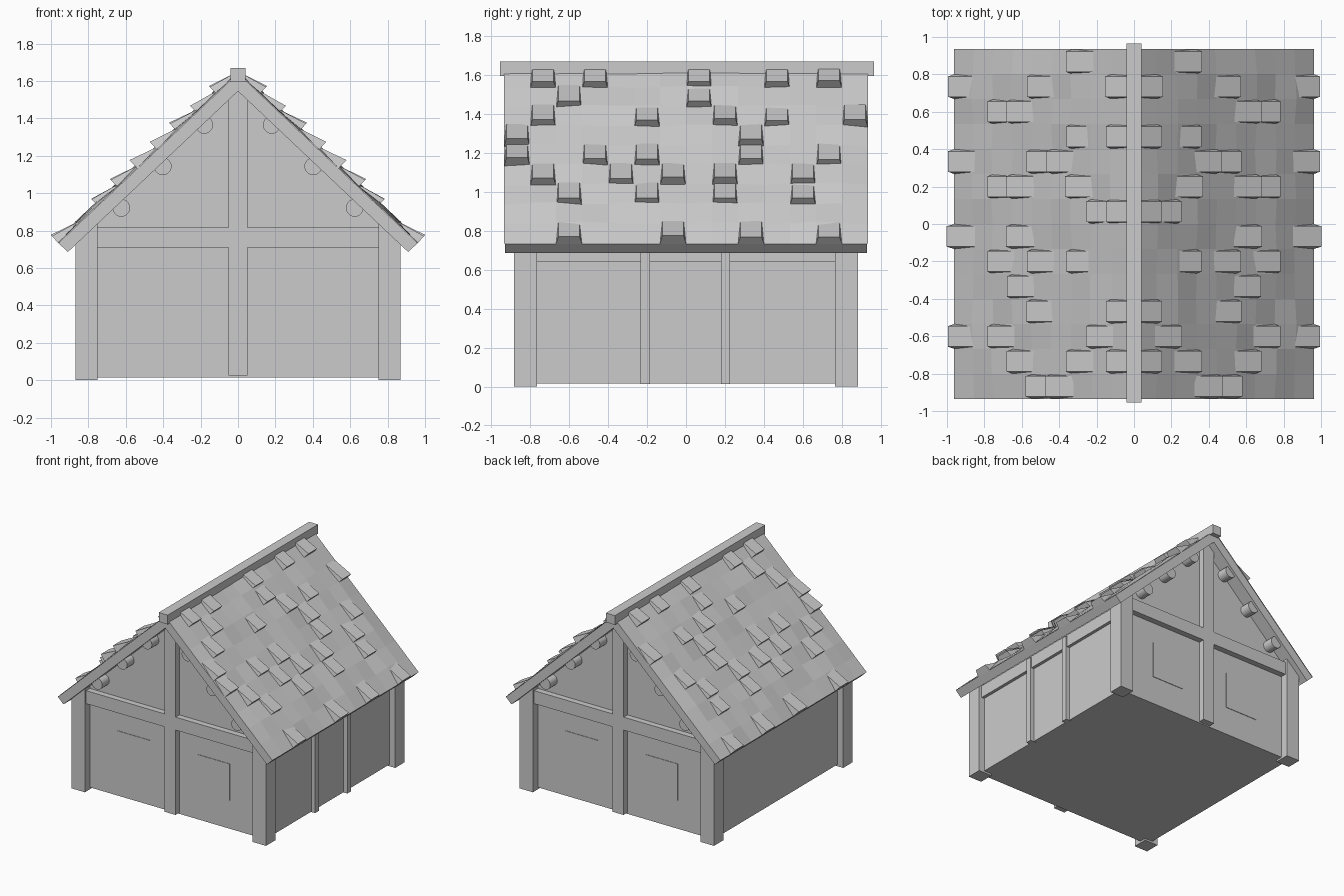
import bpy, random
from math import radians
from mathutils import Vector

random.seed(4)
if "Cube" in bpy.data.objects:
    bpy.data.objects.remove(bpy.data.objects["Cube"], do_unlink=True)

grey = bpy.data.materials.new("plain_grey")
grey.use_nodes = True
COLOUR = (0.6, 0.6, 0.6, 1)
grey.diffuse_color = COLOUR
grey.node_tree.nodes["Principled BSDF"].inputs["Base Color"].default_value = COLOUR

SLOPE = 0.945                    # fall of the roof per unit of x
TOP, UNDER = 1.64, 1.545         # apex heights of roof top and underside
NORMAL = Vector((SLOPE, 0, 1)).normalized()


def make(name, verts, faces):
    mesh = bpy.data.meshes.new(name)
    mesh.from_pydata(verts, [], faces)
    mesh.materials.append(grey)
    obj = bpy.data.objects.new(name, mesh)
    bpy.context.collection.objects.link(obj)
    return obj


def prism(name, profile, y0, y1):
    """Extrude an anticlockwise x-z profile from y0 to y1."""
    n = len(profile)
    verts = [(x, y, z) for y in (y0, y1) for x, z in profile]
    faces = [tuple(range(n)), tuple(range(2 * n - 1, n - 1, -1))]
    faces += [(i, i + n, (i + 1) % n + n, (i + 1) % n) for i in range(n)]
    return make(name, verts, faces)


def box(name, x0, x1, y0, y1, z0, z1):
    return prism(name, [(x0, z0), (x1, z0), (x1, z1), (x0, z1)], y0, y1)


def under(x):
    return UNDER - SLOPE * abs(x)


# Walls with gables
W, D = 0.82, 0.82
prism("walls", [(-W, 0.015), (W, 0.015), (W, under(W)), (0, UNDER), (-W, under(W))], -D, D)

# Corner posts, cut to the roof slope
for sx, side in ((-1, "right"), (1, "left")):
    for y0, end in ((-0.885, "front"), (0.765, "back")):
        xs = sorted((sx * 0.75, sx * 0.87))
        prism(f"{end}_{side}_post", [(xs[0], 0), (xs[1], 0),
              (xs[1], under(xs[1])), (xs[0], under(xs[0]))], y0, y0 + 0.12)

# Gable timbers, windows and purlin ends on both ends
for sy, end in ((-1, "front"), (1, "back")):
    def span(outer, inner=D - 0.02):
        return sorted((sy * outer, sy * inner))
    box(f"{end}_centre_post", -0.05, 0.05, *span(0.87), 0.025, 1.575)
    box(f"{end}_cross_beam", -0.77, 0.77, *span(0.868), 0.71, 0.815)
    for sx, side in ((-1, "right"), (1, "left")):
        c = sx * 0.357
        box(f"{end}_{side}_window", c - 0.145, c + 0.145, *span(D + 0.004), 0.245, 0.54)
        for i in range(3):
            bpy.ops.mesh.primitive_cylinder_add(
                vertices=20, radius=0.047, depth=0.15, rotation=(radians(90), 0, 0),
                location=(sx * (0.18 + 0.222 * i), sy * 0.835, 1.365 - 0.222 * i))
            purlin = bpy.context.object
            purlin.name = f"{end}_{side}_purlin"
            purlin.data.materials.append(grey)
            bpy.ops.object.shade_smooth_by_angle()

# Framing along one side wall
box("side_beam", 0.8, 0.845, -0.77, 0.77, 0.64, 0.74)
for y in (-0.21, 0.203):
    box("side_stud", 0.8, 0.853, y - 0.024, y + 0.024, 0.012, 0.73)

# Roof boards and ridge beam
prism("roof_boards", [(0, UNDER), (0.91, 0.685), (0.96, 0.733), (0, TOP),
                      (-0.96, 0.733), (-0.91, 0.685)], -0.93, 0.93)
box("ridge_beam", -0.04, 0.04, -0.955, 0.965, 1.595, 1.67)

# Shingles: a wavy sheet with lifted tiles, mirrored to both slopes
ROWS, COLS = 9, 14
LIFTED = [(1, 3, 7, 10, 12), (2, 7), (1, 5, 8, 10, 13), (0, 9), (0, 3, 5, 9, 12),
          (1, 4, 6, 8, 11), (2, 5, 8, 11), (), (2, 6, 9, 12)]


def on_roof(r, c, h):
    x = 0.01 + 0.95 * r / ROWS
    y = -0.935 + 1.87 * c / COLS
    return Vector((x, y, TOP - SLOPE * x)) + NORMAL * h


verts, faces = [], []
for r in range(ROWS + 1):
    for c in range(COLS + 1):
        inner = 0 < r < ROWS and 0 < c < COLS
        verts.append(on_roof(r, c, random.uniform(0.004, 0.022) if inner else 0.002))
stride = COLS + 1
for r in range(ROWS):
    for c in range(COLS):
        a = r * stride + c
        faces.append((a, a + stride, a + stride + 1, a + 1))
for r, cols in enumerate(LIFTED):
    for c in cols:
        h = random.uniform(0.048, 0.062)
        b = len(verts)
        lo, t = r + 1, 0.09
        verts += [on_roof(r - 0.1, c + t, 0.01), on_roof(r - 0.1, c + 1 - t, 0.01),
                  on_roof(lo, c + t, h), on_roof(lo, c + 1 - t, h),
                  on_roof(lo, c, 0), on_roof(lo, c + 1, 0)]
        faces += [(b, b + 2, b + 3, b + 1), (b + 2, b + 4, b + 5, b + 3),
                  (b, b + 4, b + 2), (b + 1, b + 3, b + 5)]
shingles = make("shingles", verts, faces)
mirror = shingles.modifiers.new("other_slope", "MIRROR")
mirror.use_mirror_merge = False
